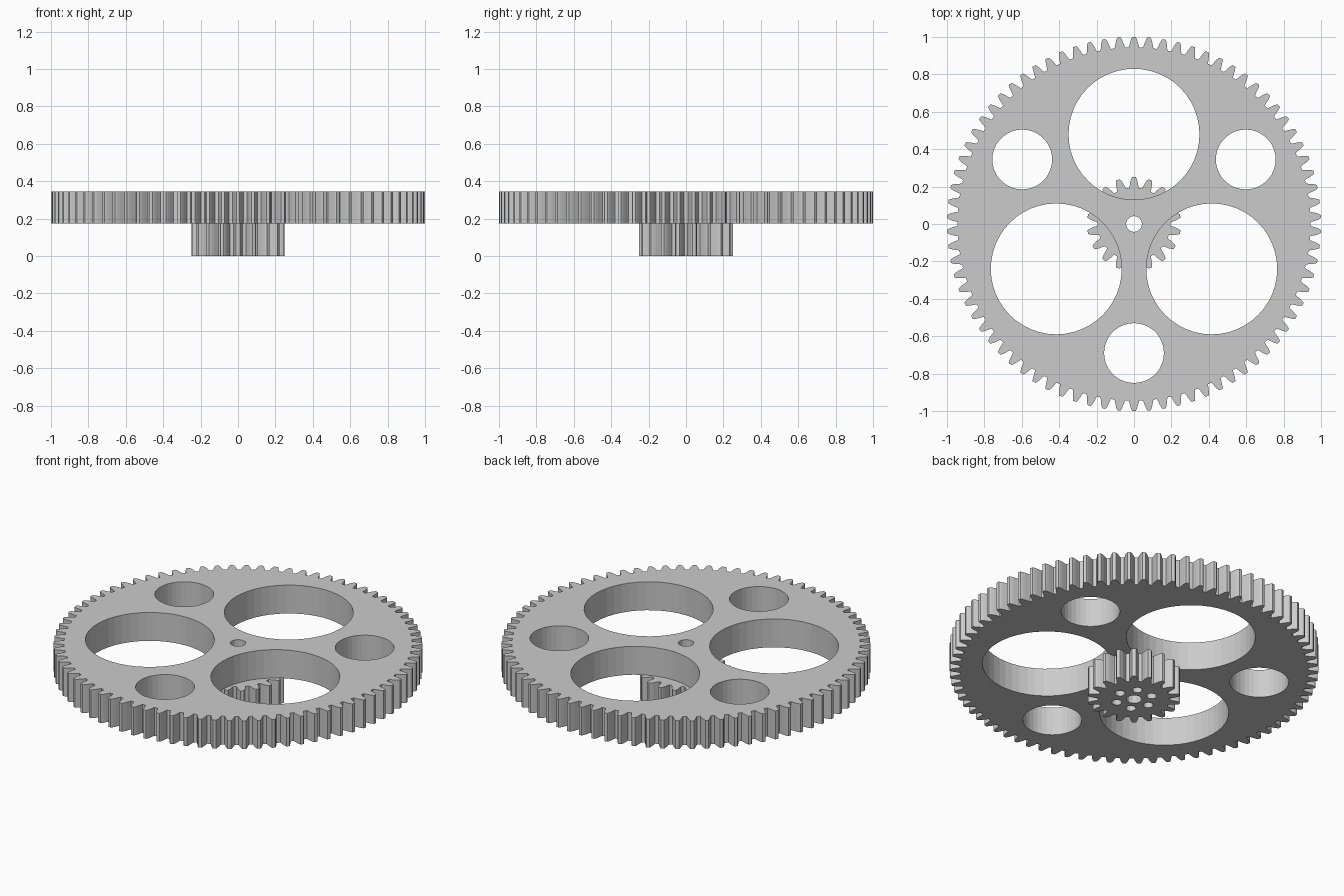
import bpy
from math import sin, cos, pi, radians

cube = bpy.data.objects.get("Cube")
if cube:
    bpy.data.objects.remove(cube, do_unlink=True)

# Single grey material
grey = bpy.data.materials.new("grey")
grey.use_nodes = True
colour = (0.6, 0.6, 0.6, 1)
grey.diffuse_color = colour
grey.node_tree.nodes["Principled BSDF"].inputs["Base Color"].default_value = colour


def polar(radius, angle, centre=(0, 0)):
    return (centre[0] + radius * cos(angle), centre[1] + radius * sin(angle))


def circle(radius, sides, distance=0, degrees=0):
    centre = polar(distance, radians(degrees))
    return [polar(radius, 2 * pi * i / sides, centre) for i in range(sides)]


def gear_outline(teeth, tip, root):
    # Tooth flank as (offset in pitches, height fraction), tooth centred on +y
    flank = [(0.37, 0), (0.32, 0.2), (0.25, 0.55), (0.18, 0.82), (0.11, 1)]
    tooth = [(-a, h) for a, h in flank] + [(a, h) for a, h in reversed(flank)]
    pitch = 2 * pi / teeth
    return [polar(root + (tip - root) * h, pi / 2 + (t + a) * pitch)
            for t in range(teeth) for a, h in tooth]


def plate(name, loops, bottom, top):
    # Filled outline with holes, extruded between two heights
    curve = bpy.data.curves.new(name, 'CURVE')
    curve.dimensions = '2D'
    curve.fill_mode = 'BOTH'
    curve.extrude = (top - bottom) / 2
    for loop in loops:
        spline = curve.splines.new('POLY')
        spline.points.add(len(loop) - 1)
        for point, (x, y) in zip(spline.points, loop):
            point.co = (x, y, 0, 1)
        spline.use_cyclic_u = True
    curve.materials.append(grey)
    obj = bpy.data.objects.new(name, curve)
    obj.location.z = (bottom + top) / 2
    bpy.context.collection.objects.link(obj)
    bpy.ops.object.select_all(action='DESELECT')
    obj.select_set(True)
    bpy.context.view_layer.objects.active = obj
    bpy.ops.object.convert(target='MESH')
    bpy.ops.object.shade_flat()


bore = circle(0.043, 12)

# Large wheel with alternating big and small lightening holes
wheel = [gear_outline(78, 1.0, 0.944), bore]
for k in range(3):
    wheel.append(circle(0.35, 48, 0.48, 90 + 120 * k))
    wheel.append(circle(0.16, 36, 0.69, 30 + 120 * k))
plate("large_gear", wheel, 0.175, 0.345)

# Small pinion underneath with a ring of blind holes
pinion = [gear_outline(18, 0.251, 0.195), bore]
pinion += [circle(0.028, 12, 0.1, 60 * k) for k in range(6)]
plate("pinion", pinion, 0, 0.175)
